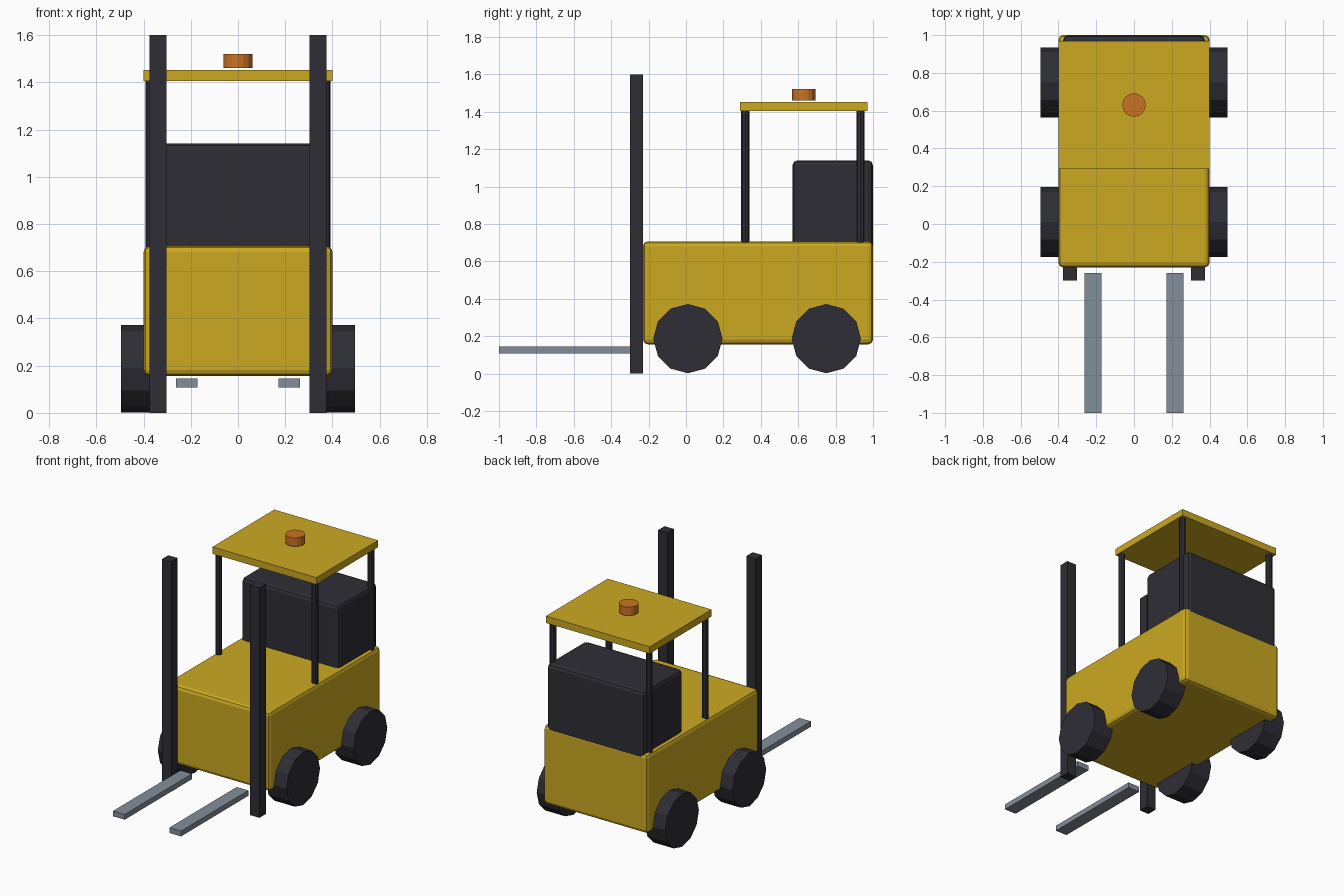
import bpy
import math

cube = bpy.data.objects.get("Cube")
if cube:
    bpy.data.objects.remove(cube, do_unlink=True)


def material(name, rgb):
    m = bpy.data.materials.new(name)
    m.use_nodes = True
    m.diffuse_color = (*rgb, 1)
    m.node_tree.nodes["Principled BSDF"].inputs["Base Color"].default_value = (*rgb, 1)
    return m


yellow = material("yellow_paint", (0.60, 0.40, 0.015))
dark = material("dark_grey", (0.027, 0.027, 0.036))
steel = material("steel_grey", (0.23, 0.27, 0.32))
orange = material("beacon_orange", (0.60, 0.17, 0.017))


def box(name, mat, x, y, z, bevel=0):
    """Box from (min, max) ranges on each axis, with optional rounded edges."""
    ranges = (x, y, z)
    bpy.ops.mesh.primitive_cube_add(size=1, location=[(a + b) / 2 for a, b in ranges])
    ob = bpy.context.object
    ob.name = name
    ob.scale = [b - a for a, b in ranges]
    bpy.ops.object.transform_apply(location=False, rotation=False, scale=True)
    ob.data.materials.append(mat)
    if bevel:
        mod = ob.modifiers.new("rounded_edges", "BEVEL")
        mod.width = bevel
        mod.segments = 2
    return ob


def cylinder(name, mat, radius, depth, location, sides, rotation=(0, 0, 0)):
    bpy.ops.mesh.primitive_cylinder_add(vertices=sides, radius=radius, depth=depth,
                                        location=location, rotation=rotation)
    ob = bpy.context.object
    ob.name = name
    ob.data.materials.append(mat)
    return ob


# Chassis, rear counterweight and overhead guard
box("body", yellow, (-0.4, 0.4), (-0.23, 1.0), (0.157, 0.707), 0.025)
box("counterweight", dark, (-0.375, 0.375), (0.57, 0.999), (0.63, 1.14), 0.025)
box("roof", yellow, (-0.4, 0.4), (0.29, 0.97), (1.405, 1.453))
cylinder("beacon", orange, 0.062, 0.06, (0, 0.63, 1.491), 16)

for side, s in (("left", 1), ("right", -1)):
    # Lifting mast rail and fork
    box(side + "_mast", dark, sorted((s * 0.303, s * 0.375)), (-0.3, -0.23), (0, 1.6))
    box(side + "_fork", steel, sorted((s * 0.172, s * 0.262)), (-1.0, -0.26), (0.108, 0.145))
    # Roof posts and wheels, front and rear
    for end, post_y, wheel_y in (("front", 0.317, 0.01), ("rear", 0.933, 0.75)):
        cylinder(f"{end}_{side}_post", dark, 0.022, 0.73,
                 (s * 0.37, post_y, 1.045), 8)
        cylinder(f"{end}_{side}_wheel", dark, 0.185, 0.155,
                 (s * 0.4175, wheel_y, 0.187), 12, (0, math.pi / 2, 0))
